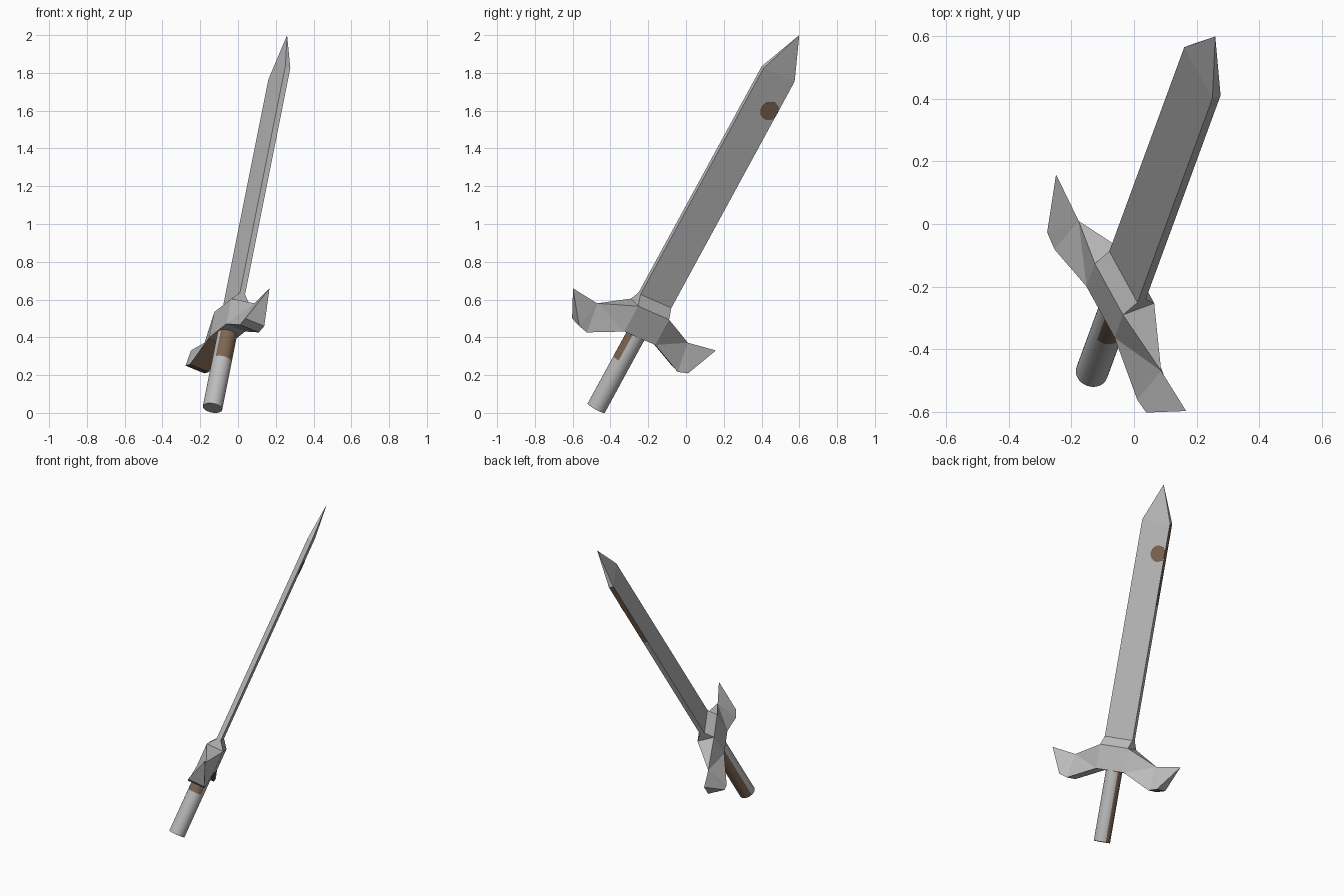
import bpy, bmesh, math
from mathutils import Vector, Matrix

if "Cube" in bpy.data.objects:
    bpy.data.objects.remove(bpy.data.objects["Cube"])

# Local frame of the sword: X across the blade, Y through the blade, Z up to the tip
up = Vector((0.173, 0.471, 0.865)).normalized()
across = Vector((-0.45, 0.82, -0.354))
across = (across - up * across.dot(up)).normalized()
through = up.cross(across)
FRAME = Matrix((across, through, up)).transposed().to_4x4()
FRAME.translation = (-0.135, -0.475, 0.026)


def material(name, rgb):
    m = bpy.data.materials.new(name)
    m.diffuse_color = (*rgb, 1)
    m.use_nodes = True
    m.node_tree.nodes["Principled BSDF"].inputs["Base Color"].default_value = m.diffuse_color
    return m


STEEL = material("grey_steel", (0.50, 0.50, 0.50))
RUST = material("brown_rust", (0.205, 0.13, 0.085))


def finish(bm, name):
    bmesh.ops.remove_doubles(bm, verts=bm.verts, dist=0.0005)
    bmesh.ops.recalc_face_normals(bm, faces=bm.faces)
    me = bpy.data.meshes.new(name)
    bm.to_mesh(me)
    bm.free()
    ob = bpy.data.objects.new(name, me)
    bpy.context.collection.objects.link(ob)
    me.materials.append(STEEL)
    me.materials.append(RUST)
    ob.matrix_world = FRAME
    return ob


def face(bm, pts, mat=0):
    f = bm.faces.new([bm.verts.new(p) for p in pts])
    f.material_index = mat
    return f


def rect(w, t, z):
    return [(-w, -t, z), (w, -t, z), (w, t, z), (-w, t, z)]


# Blade: flat bar with a pyramid tip, rust along the upper part of one edge
HW, HT = 0.1, 0.015
bm = bmesh.new()
rings = [rect(HW, HT, z) for z in (0.655, 1.52, 2.045)]
for k, (lo, hi) in enumerate(zip(rings, rings[1:])):
    for i in range(4):
        j = (i + 1) % 4
        face(bm, [lo[i], lo[j], hi[j], hi[i]], int(k == 1 and i == 1))
for i in range(4):
    face(bm, [rings[2][i], rings[2][(i + 1) % 4], (0, 0, 2.282)])
face(bm, rings[0])
finish(bm, "blade")

# Rust spot: thin round plate on one broad side, clipped at the blade edge
bm = bmesh.new()
spot = []
for i in range(24):
    a = math.tau * i / 24
    spot.append((min(0.053 + 0.052 * math.cos(a), HW), 1.846 + 0.052 * math.sin(a)))
f = face(bm, [(x, -HT - 0.002, z) for x, z in spot], 1)
ext = bmesh.ops.extrude_face_region(bm, geom=[f])
bmesh.ops.translate(bm, vec=(0, 0.003, 0),
                    verts=[v for v in ext["geom"] if isinstance(v, bmesh.types.BMVert)])
for f in bm.faces:
    f.material_index = 1
finish(bm, "rust_spot")

# Guard: boxy centre, sloped collar up to the blade, two faceted wings
bm = bmesh.new()
T = 0.057
low, high, neck = rect(0.1, T, 0.45), rect(0.1, T, 0.605), rect(HW, HT, 0.66)
face(bm, low)
face(bm, neck)
for i in (0, 2):
    face(bm, [low[i], low[i + 1 & 3], high[i + 1 & 3], high[i]])
for i in range(4):
    j = (i + 1) % 4
    face(bm, [high[i], high[j], neck[j], neck[i]])
for s in (-1, 1):
    rust = int(s == 1)

    def P(w, t, z):
        return (s * w, t, z)
    ridge, tip = P(0.293, 0, 0.52), P(0.462, 0, 0.542)
    face(bm, [P(0.1, T, 0.605), P(0.1, -T, 0.605), ridge])
    for t in (-T, T):
        top, bot = P(0.1, t, 0.605), P(0.1, t, 0.45)
        inner, outer = P(0.294, t, 0.365), P(0.352, t, 0.38)
        for tri in ([top, ridge, bot], [bot, ridge, inner],
                    [inner, ridge, outer], [outer, ridge, tip]):
            face(bm, tri)
    face(bm, [P(0.1, T, 0.45), P(0.1, -T, 0.45), P(0.294, -T, 0.365), P(0.294, T, 0.365)], rust)
    face(bm, [P(0.294, T, 0.365), P(0.294, -T, 0.365), P(0.352, -T, 0.38), P(0.352, T, 0.38)], rust)
    face(bm, [P(0.352, T, 0.38), P(0.352, -T, 0.38), tip])
finish(bm, "guard")

# Handle: round grip, rust down one side and near the guard on the other
bm = bmesh.new()
N, R = 32, 0.052
levels = (0, 0.29, 0.47)


def ring_point(i, z):
    a = math.tau * i / N
    return (R * math.cos(a), R * math.sin(a), z)


for k in range(2):
    for i in range(N):
        deg = (i + 0.5) * 360 / N
        worn = deg < 50 or deg > 322            # full-length side
        worn = worn or (k == 1 and 116 < deg < 220)  # upper patch
        f = face(bm, [ring_point(i, levels[k]), ring_point(i + 1, levels[k]),
                      ring_point(i + 1, levels[k + 1]), ring_point(i, levels[k + 1])], int(worn))
        f.smooth = True
for z in (levels[0], levels[2]):
    face(bm, [ring_point(i, z) for i in range(N)])
grip = finish(bm, "handle")
bpy.context.view_layer.objects.active = grip
grip.select_set(True)
bpy.ops.object.shade_smooth_by_angle(angle=math.radians(40))
